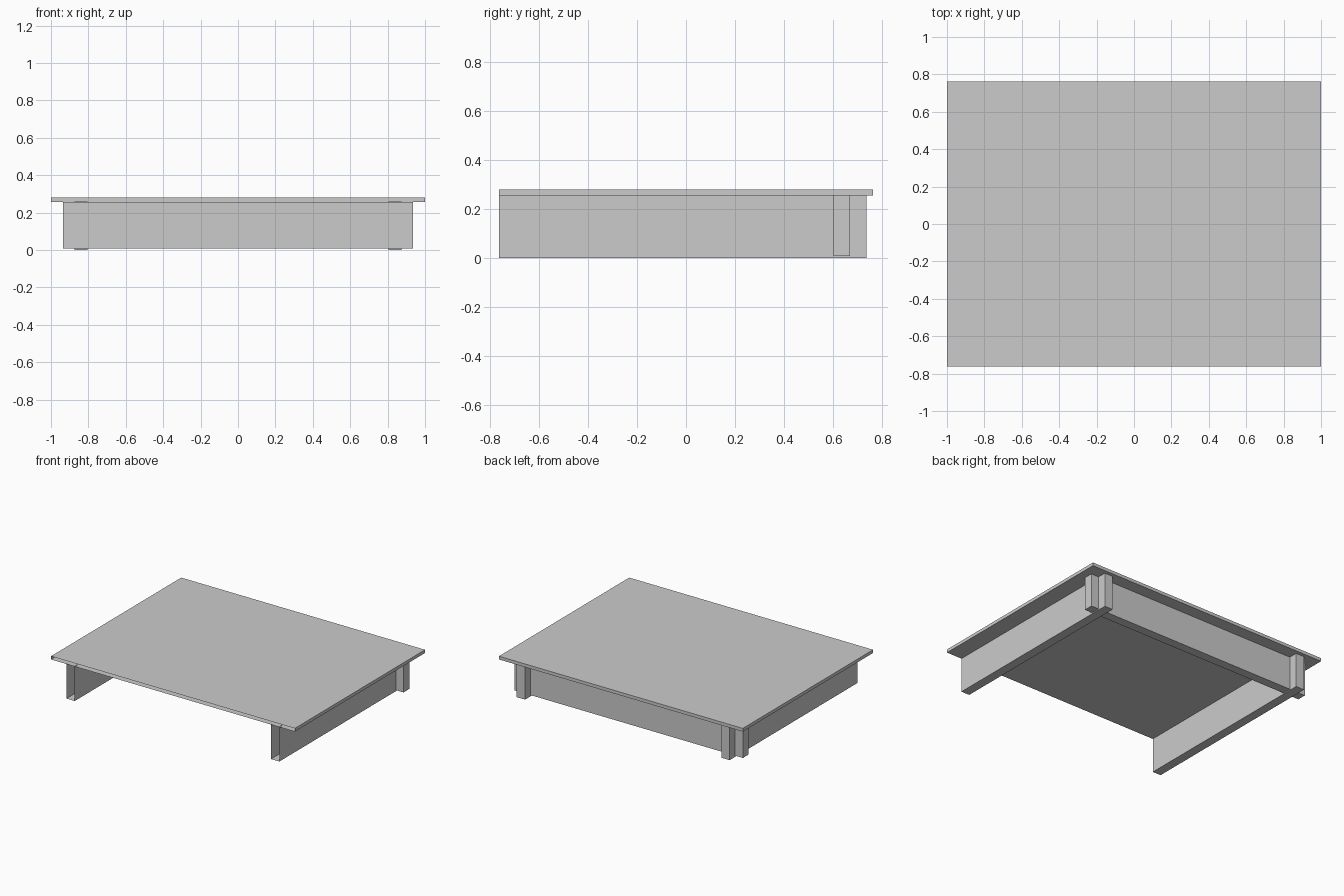
import bpy, bmesh
from mathutils import Vector

if "Cube" in bpy.data.objects:
    bpy.data.objects.remove(bpy.data.objects["Cube"])


def box(name, lo, hi, open_front=False):
    """Axis-aligned board between two corners, optionally without its -y face."""
    lo, hi = Vector(lo), Vector(hi)
    bm = bmesh.new()
    bmesh.ops.create_cube(bm, size=1)
    for v in bm.verts:
        v.co = (lo + hi) / 2 + v.co * (hi - lo)
    bm.normal_update()
    if open_front:
        front = [f for f in bm.faces if f.normal.y < -0.9]
        bmesh.ops.delete(bm, geom=front, context='FACES_ONLY')
    mesh = bpy.data.meshes.new(name)
    bm.to_mesh(mesh)
    bm.free()
    obj = bpy.data.objects.new(name, mesh)
    bpy.context.collection.objects.link(obj)
    return obj


FRONT = -0.763

# Thin overhanging top, hollow and open along the front
box("top_slab", (-1, FRONT, 0.256), (1, 0.763, 0.28), True)

# Side beams, hollow and open at the front, running past the back beam
for side, x in (("left", -0.839), ("right", 0.839)):
    box(side + "_beam", (x - 0.034, FRONT, 0), (x + 0.034, 0.736, 0.259), True)

# Back beam crossing both side beams
box("back_beam", (-0.936, 0.602, 0.008), (0.936, 0.67, 0.256))
